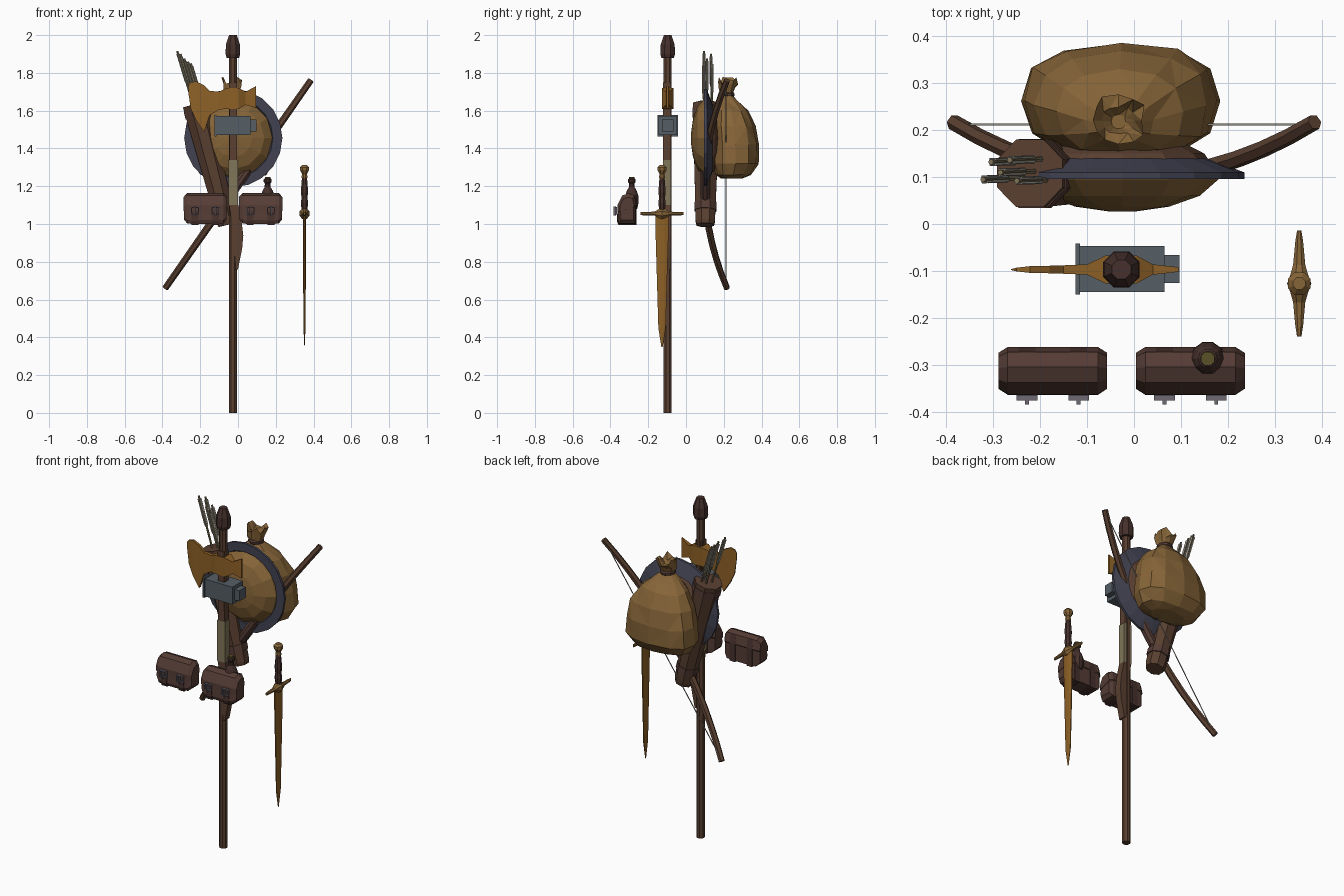
import bpy, bmesh, math, random
from mathutils import Vector as V

if "Cube" in bpy.data.objects:
    bpy.data.objects.remove(bpy.data.objects["Cube"])

random.seed(4)
COL = dict(wood=(.10, .05, .03), dark=(.06, .03, .025), leather=(.09, .045, .035), gold=(.24, .13, .04),
           rust=(.27, .12, .02), slate=(.055, .055, .085), steel=(.09, .11, .13), pale=(.36, .34, .29),
           wrap=(.22, .18, .10), cork=(.10, .08, .02), buckle=(.16, .14, .17))
MATS = {}
for k, c in COL.items():
    MATS[k] = bpy.data.materials.new(k)
    MATS[k].diffuse_color = (*c, 1)


def loft(name, rings, col, closed=False):
    """Skin equal-length point rings, capped at the ends or closed into a loop."""
    bm = bmesh.new()
    rs = [[bm.verts.new(p) for p in r] for r in rings]
    n = len(rs[0])
    pairs = list(zip(rs, rs[1:])) + ([(rs[-1], rs[0])] if closed else [])
    for a, b in pairs:
        for i in range(n):
            j = (i + 1) % n
            bm.faces.new((a[i], a[j], b[j], b[i]))
    if not closed:
        bm.faces.new(rs[0])
        bm.faces.new(rs[-1])
    bmesh.ops.recalc_face_normals(bm, faces=bm.faces)
    me = bpy.data.meshes.new(name)
    bm.to_mesh(me)
    bm.free()
    ob = bpy.data.objects.new(name, me)
    bpy.context.collection.objects.link(ob)
    me.materials.append(MATS[col])
    return ob


def tube(name, pts, radii, col, n=8, ref=(0, 1, 0)):
    """Sweep an n-sided section along pts; a radius is a number or (along ref, across)."""
    pts = [V(p) for p in pts]
    rings = []
    for i, p in enumerate(pts):
        t = (pts[min(i + 1, len(pts) - 1)] - pts[max(i - 1, 0)]).normalized()
        u = V(ref)
        u = (u - u.dot(t) * t).normalized()
        w = t.cross(u)
        r = radii[i] if isinstance(radii, list) else radii
        a, b = r if isinstance(r, tuple) else (r, r)
        rings.append([p + u * a * math.cos(2 * math.pi * (k + .5) / n) + w * b * math.sin(2 * math.pi * (k + .5) / n)
                      for k in range(n)])
    return loft(name, rings, col)


def lathe_z(name, x, y, prof, col, n=8):
    return tube(name, [(x, y, z) for r, z in prof], [r for r, z in prof], col, n)


def box(name, x0, x1, y0, y1, z0, z1, col):
    return loft(name, [[(x, y0, z0), (x, y1, z0), (x, y1, z1), (x, y0, z1)] for x in (x0, x1)], col)


# Staff with capped top
PX, PY = -.027, -.097
lathe_z("staff", PX, PY, [(.023, 0), (.023, 1.9)], "wood")
lathe_z("staff_cap", PX, PY, [(.036, 1.88), (.042, 1.9), (.04, 1.95), (.022, 2.0)], "dark")

# Hammer head
box("hammer_head", -.115, .065, -.145, -.047, 1.47, 1.572, "steel")
box("hammer_face", -.125, -.115, -.15, -.042, 1.463, 1.578, "steel")
box("hammer_back", .065, .097, -.126, -.066, 1.49, 1.552, "steel")

# Axe head: columns of x, top z, bottom z, half thickness
cols = [(-.262, 1.735, 1.69, .001), (-.25, 1.75, 1.61, .004), (-.222, 1.755, 1.55, .007), (-.18, 1.735, 1.487, .008),
        (-.15, 1.705, 1.575, .009), (-.1, 1.7, 1.605, .011), (-.06, 1.72, 1.61, .03), (.005, 1.72, 1.61, .03),
        (.04, 1.7, 1.63, .011), (.095, 1.73, 1.615, .005)]
loft("axe_head", [[(x, PY - h, b), (x, PY + h, b), (x, PY + h, t), (x, PY - h, t)] for x, t, b, h in cols], "rust")

# Axe handle with wrapped grip and curved tail
def handle(name, rows, col):
    loft(name, [[(a, -.122, z), (b, -.122, z), (b, -.08, z), (a, -.08, z)] for z, a, b in rows], col)
handle("axe_handle", [(1.75, -.047, -.005), (1.34, -.045, -.004)], "wood")
handle("axe_grip", [(1.34, -.05, .001), (1.1, -.05, .001)], "wrap")
handle("axe_tail", [(1.1, -.047, .002), (1.02, -.035, .018), (.94, -.02, .028), (.87, -.02, .022), (.76, -.012, .0)], "wood")

# Sword
SX, SY = .352, -.127
tube("sword_blade", [(SX, SY, z) for z in (1.05, .95, .45, .35)],
     [(.038, .009), (.037, .009), (.021, .006), (.004, .001)], "rust", 8)
tube("sword_guard", [(SX, SY + d, 1.055) for d in (-.113, -.09, -.04, -.02, 0, .02, .04, .09, .113)],
     [(.009, .005), (.01, .009), (.011, .014), (.024, .02), (.032, .028), (.024, .02), (.011, .014), (.01, .009), (.009, .005)],
     "gold", 8, (0, 0, 1))
lathe_z("sword_grip", SX, SY, [(.016, 1.07), (.021, 1.11), (.017, 1.14), (.021, 1.17), (.015, 1.24)], "dark")
lathe_z("sword_pommel", SX, SY, [(.013, 1.23), (.017, 1.25), (.014, 1.265), (.026, 1.285), (.026, 1.3), (.014, 1.312)], "gold")

# Round shield: rim, domed face, backing
SC = V((-.025, 0, 1.455))
def disc(r, y, n):
    return [SC + V((r * math.cos(2 * math.pi * k / n), y, r * math.sin(2 * math.pi * k / n))) for k in range(n)]
loft("shield_rim", [disc(r, y, 20) for r, y in ((.205, .105), (.21, .096), (.26, .096), (.26, .11), (.18, .14), (.18, .12))],
     "slate", True)
loft("shield_face", [disc(r, y, 12) for r, y in ((.21, .11), (.205, .095), (.165, .06), (.1, .037), (.03, .027))], "gold")
loft("shield_backing", [disc(r, y, 12) for r, y in ((.195, .12), (.175, .15), (.13, .173))], "wood")

# Bow and string
def bow_pt(s):
    return (.385 * s, .1 + .117 * s * s, 1.21 + .55 * s)
ss = [i / 7 for i in range(-7, 8)]
tube("bow", [bow_pt(s) for s in ss], [.021 - .004 * abs(s) for s in ss], "wood", 6)
tube("bow_grip", [bow_pt(s) for s in (-.12, 0, .12)], .026, "leather", 8)
tube("bow_string", [bow_pt(-.98), bow_pt(.98)], .0028, "pale", 4)

# Quiver and arrows
qa, qb = V((-.058, .102, .995)), V((-.222, .108, 1.635))
q = lambda t: qa.lerp(qb, t)
tube("quiver", [q(0), q(.03), q(1), q(1), q(.85)], [.05, .055, .078, .066, .06], "wood", 8)
for t in (.12, .9):
    tube("quiver_band", [q(t), q(t + .06)], .06 + .022 * t, "leather", 8)
AD = V((-.3, -.01, 1)).normalized()
for x, y, z in ((-.322, .095, 1.915), (-.305, .132, 1.9), (-.285, .11, 1.875), (-.265, .136, 1.86), (-.25, .092, 1.85)):
    tip = V((x, y, z))
    tube("arrow_shaft", [tip - AD * .5, tip], .006, "wrap", 6)
    for r in ((.015, .002), (.002, .015)):
        tube("arrow_feather", [tip - AD * .19, tip - AD * .16, tip - AD * .015], [.003, r, r], "pale", 4, (1, 1, 0))

# Tied sack: z, cx, cy, rx, ry
def sack_ring(z, cx, cy, rx, ry, j, n=12, p=.8):
    out = []
    for k in range(n):
        a = 2 * math.pi * k / n
        c, s = math.cos(a), math.sin(a)
        f = 1 + random.uniform(-j, j * .3)
        out.append((cx + rx * f * math.copysign(abs(c) ** p, c), cy + ry * f * math.copysign(abs(s) ** p, s),
                    z + random.uniform(-j, j) * .12))
    return out
rows = [(1.243, -.025, .245, .11, .06, .03), (1.262, -.025, .25, .175, .095, .03), (1.32, -.027, .262, .217, .122, .03),
        (1.42, -.027, .263, .21, .123, .04), (1.52, -.027, .253, .188, .115, .04), (1.6, -.03, .24, .14, .09, .05),
        (1.65, -.032, .222, .075, .052, .06), (1.685, -.033, .215, .034, .03, 0), (1.72, -.033, .217, .047, .043, .15),
        (1.76, -.033, .221, .06, .055, .2), (1.735, -.033, .221, .035, .03, .1), (1.715, -.033, .218, .015, .015, 0)]
sack = loft("sack", [sack_ring(*r) for r in rows], "gold")
bm = bmesh.new()
bm.from_mesh(sack.data)
bmesh.ops.triangulate(bm, faces=bm.faces)
bm.to_mesh(sack.data)
bm.free()
lathe_z("sack_tie", -.033, .216, [(.036, 1.672), (.043, 1.68), (.043, 1.69), (.036, 1.698)], "leather", 10)

# Belt pouches with lid, straps and buckles: side outlines in y, z
body = [(-.265, 1.0), (-.355, 1.0), (-.363, 1.02), (-.358, 1.09), (-.335, 1.14), (-.305, 1.155), (-.275, 1.145), (-.265, 1.1)]
lid = [(-.35, 1.065), (-.364, 1.065), (-.363, 1.1), (-.338, 1.15), (-.305, 1.163), (-.273, 1.152), (-.262, 1.1), (-.27, 1.09)]
def slab(name, outline, stations, col):
    """Loft a side outline along x; stations are x and scale."""
    loft(name, [[(x, -.312 + (y + .312) * s, 1.08 + (z - 1.08) * s) for y, z in outline] for x, s in stations], col)
for cx in (-.173, .12):
    slab("pouch_body", body, [(cx - .113, .72), (cx - .095, .97), (cx - .06, 1), (cx + .06, 1), (cx + .095, .97), (cx + .113, .72)], "leather")
    slab("pouch_lid", lid, [(cx - .116, .75), (cx - .096, 1), (cx + .096, 1), (cx + .116, .75)], "leather")
    for d in (-.055, .055):
        x = cx + d
        slab("pouch_strap", body, [(x - .018, 1.07), (x + .018, 1.07)], "dark")
        for x0, x1, z0, z1 in ((-.022, -.016, 1.05, 1.09), (.016, .022, 1.05, 1.09), (-.022, .022, 1.05, 1.056), (-.022, .022, 1.084, 1.09)):
            box("pouch_buckle", x + x0, x + x1, -.376, -.364, z0, z1, "buckle")
        box("buckle_pin", x - .004, x + .004, -.385, -.37, 1.045, 1.092, "buckle")

# Corked bottle behind the right pouch
lathe_z("bottle", .157, -.287, [(.03, 1.08), (.037, 1.11), (.036, 1.15), (.028, 1.175), (.016, 1.195), (.015, 1.215),
                                (.021, 1.222), (.021, 1.236), (.016, 1.24)], "dark", 10)
lathe_z("bottle_cork", .157, -.287, [(.014, 1.23), (.016, 1.248)], "cork", 8)

for m in bpy.data.materials:
    if m.users and not m.is_grease_pencil:
        m.use_nodes = True
        m.node_tree.nodes["Principled BSDF"].inputs["Base Color"].default_value = m.diffuse_color
